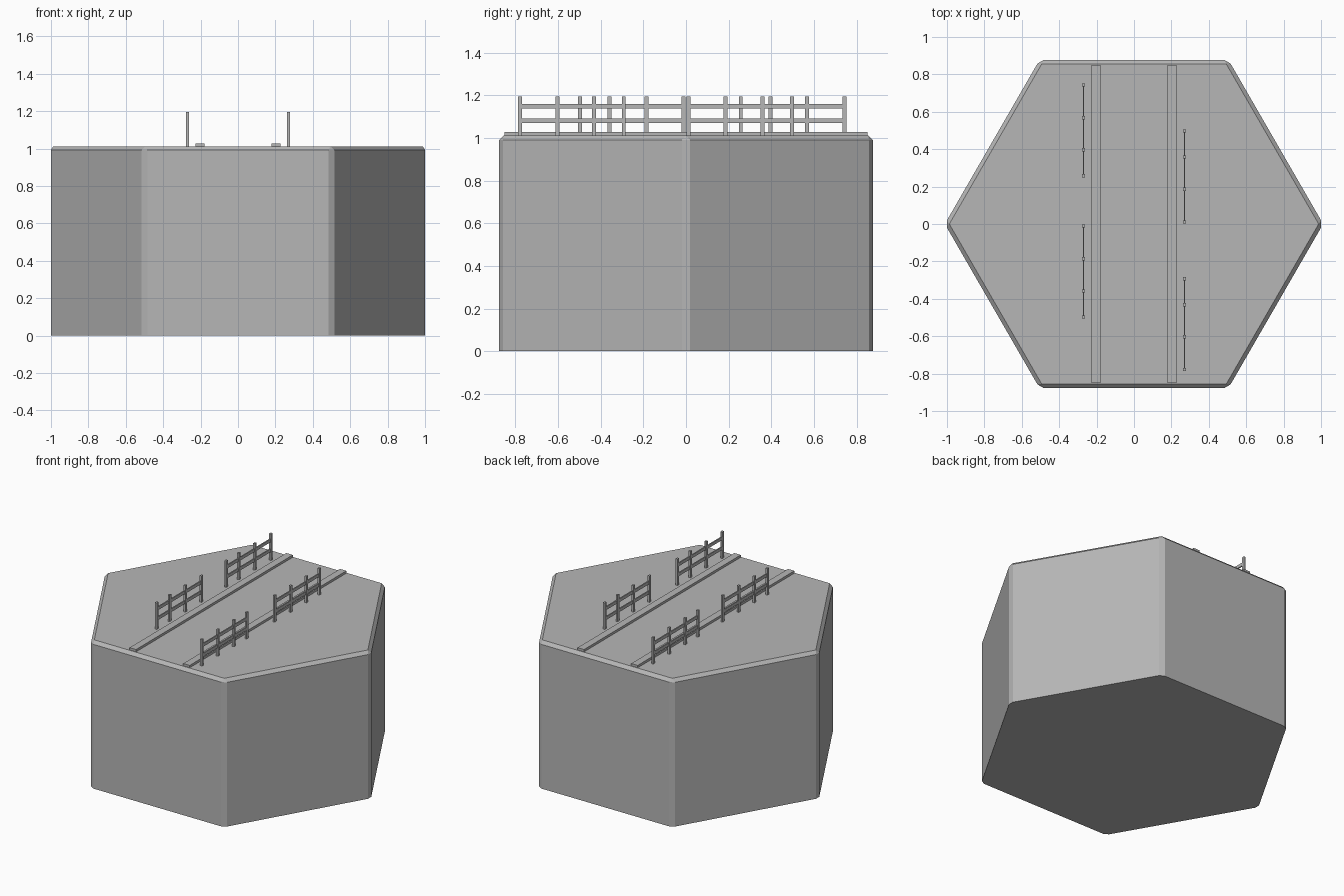
import bpy, bmesh, math
from mathutils import Matrix, Vector

if "Cube" in bpy.data.objects:
    bpy.data.objects.remove(bpy.data.objects["Cube"])

# Mid-grey stone colour shared by all parts
GREY = bpy.data.materials.new("mid_grey")
GREY.diffuse_color = (0.47, 0.47, 0.47, 1)
GREY.use_nodes = True
GREY.node_tree.nodes["Principled BSDF"].inputs["Base Color"].default_value = GREY.diffuse_color
TOP = 1.012


def add_box(bm, lo, hi):
    lo, hi = Vector(lo), Vector(hi)
    m = Matrix.Translation((lo + hi) / 2) @ Matrix.Diagonal((*(hi - lo), 1))
    bmesh.ops.create_cube(bm, size=1, matrix=m)


def finish(bm, name):
    mesh = bpy.data.meshes.new(name)
    bm.to_mesh(mesh)
    bm.free()
    mesh.materials.append(GREY)
    obj = bpy.data.objects.new(name, mesh)
    bpy.context.collection.objects.link(obj)
    return obj


# Hexagonal tile: chamfered upright edges and top rim, plain bottom
bm = bmesh.new()
bmesh.ops.create_cone(bm, cap_ends=True, segments=6, radius1=1.0115, radius2=1.0115,
                      depth=TOP, matrix=Matrix.Translation((0, 0, TOP / 2))
                      @ Matrix.Rotation(math.pi / 2, 4, 'Z'))
# make sure a corner points along x
if max(v.co.x for v in bm.verts) < 1:
    bmesh.ops.rotate(bm, verts=bm.verts, matrix=Matrix.Rotation(math.pi / 6, 3, 'Z'))
edges = [e for e in bm.edges if max(v.co.z for v in e.verts) > TOP / 2]
bmesh.ops.bevel(bm, geom=edges, offset=0.021, offset_type='OFFSET',
                segments=1, affect='EDGES', profile=0.5)
finish(bm, "hex_tile")

# Low kerbs along the road
for name, x in (("left_kerb", -0.204), ("right_kerb", 0.204)):
    bm = bmesh.new()
    add_box(bm, (x - 0.0245, -0.851, TOP - 0.01), (x + 0.0245, 0.851, 1.028))
    finish(bm, name)


def fence(name, x, y, turn):
    """Four posts and two rails; turn=-1 gives the fence rotated half a turn."""
    bm = bmesh.new()
    for p in (-0.243, -0.104, 0.068, 0.243):
        c = y + turn * p
        add_box(bm, (x - 0.007, c - 0.009, TOP - 0.01), (x + 0.007, c + 0.009, 1.194))
    for z in (1.08, 1.148):
        add_box(bm, (x - 0.004, y - 0.245, z - 0.011), (x + 0.004, y + 0.245, z + 0.011))
    finish(bm, name)


# Roadside fences
fence("left_fence_back", -0.27, 0.5, 1)
fence("left_fence_front", -0.27, -0.254, 1)
fence("right_fence_back", 0.27, 0.254, -1)
fence("right_fence_front", 0.27, -0.535, -1)
